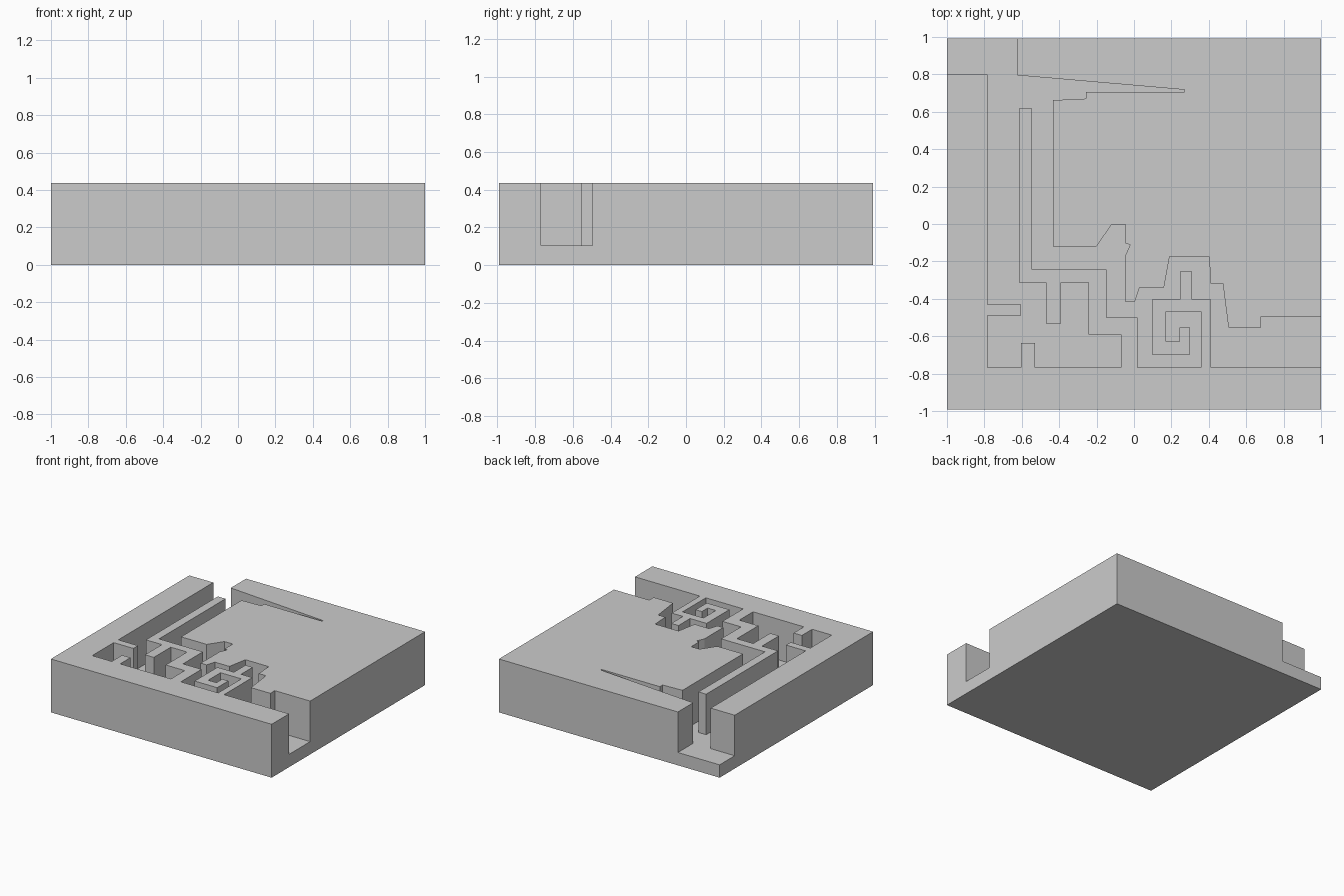
import bpy, bmesh

TOP, FLOOR, HALF_Y = 0.437, 0.105, 0.993


def prism(name, outline, z0, z1):
    """Extrude a plan outline between two heights."""
    bm = bmesh.new()
    face = bm.faces.new([bm.verts.new((x, y, z0)) for x, y in outline])
    up = bmesh.ops.extrude_face_region(bm, geom=[face])["geom"]
    for v in up:
        if isinstance(v, bmesh.types.BMVert):
            v.co.z = z1
    bmesh.ops.recalc_face_normals(bm, faces=bm.faces)
    mesh = bpy.data.meshes.new(name)
    bm.to_mesh(mesh)
    bm.free()
    obj = bpy.data.objects.new(name, mesh)
    bpy.context.collection.objects.link(obj)
    return obj


# Solid slab
slab = prism("channel_slab", [(-1, -HALF_Y), (1, -HALF_Y), (1, HALF_Y), (-1, HALF_Y)], 0, TOP)

# Back bank of the channel, from the open back left corner to the right side
back_bank = [
    (-0.622, 1.1), (-0.622, 0.795), (0.27, 0.718), (0.27, 0.706), (-0.257, 0.706),
    (-0.257, 0.67), (-0.432, 0.662), (-0.432, -0.12), (-0.2, -0.12), (-0.12, -0.003),
    (-0.045, -0.003), (-0.045, -0.105), (-0.02, -0.11), (-0.047, -0.17), (-0.047, -0.415),
    (0.005, -0.415), (0.03, -0.34), (0.16, -0.34), (0.19, -0.175), (0.402, -0.175),
    (0.41, -0.318), (0.475, -0.318), (0.505, -0.553), (0.68, -0.553), (0.68, -0.495),
    (1.1, -0.495)]

# Square spiral wall standing on the front bank
spiral_wall = [
    (1.1, -0.768), (0.412, -0.768), (0.412, -0.403), (0.31, -0.403), (0.31, -0.253),
    (0.245, -0.253), (0.245, -0.403), (0.096, -0.403), (0.096, -0.698), (0.3, -0.698),
    (0.3, -0.553), (0.244, -0.553), (0.244, -0.628), (0.17, -0.628), (0.17, -0.468),
    (0.358, -0.468), (0.358, -0.768)]

# Long stepped dividing wall
divider_wall = [
    (0.02, -0.768), (0.02, -0.5), (-0.148, -0.5), (-0.148, -0.243), (-0.545, -0.243),
    (-0.545, 0.617), (-0.615, 0.617), (-0.615, -0.313), (-0.47, -0.313), (-0.47, -0.532),
    (-0.39, -0.532), (-0.39, -0.313), (-0.242, -0.313), (-0.242, -0.59), (-0.07, -0.59),
    (-0.07, -0.768)]

# Small stubs and the left bank
left_bank = [
    (-0.53, -0.768), (-0.53, -0.635), (-0.605, -0.635), (-0.605, -0.768),
    (-0.783, -0.768), (-0.783, -0.49), (-0.605, -0.49), (-0.605, -0.43),
    (-0.783, -0.43), (-0.783, 0.798), (-1.1, 0.798), (-1.1, 1.1)]

cutter = prism("channel_cutter", back_bank + spiral_wall + divider_wall + left_bank,
               FLOOR, TOP + 0.2)
cutter.hide_render = True

# Carve the channel and bake the result
mod = slab.modifiers.new("carve_channel", "BOOLEAN")
mod.operation = "DIFFERENCE"
mod.solver = "EXACT"
mod.object = cutter
bpy.context.view_layer.objects.active = slab
bpy.ops.object.modifier_apply(modifier=mod.name)
bpy.data.objects.remove(cutter, do_unlink=True)
